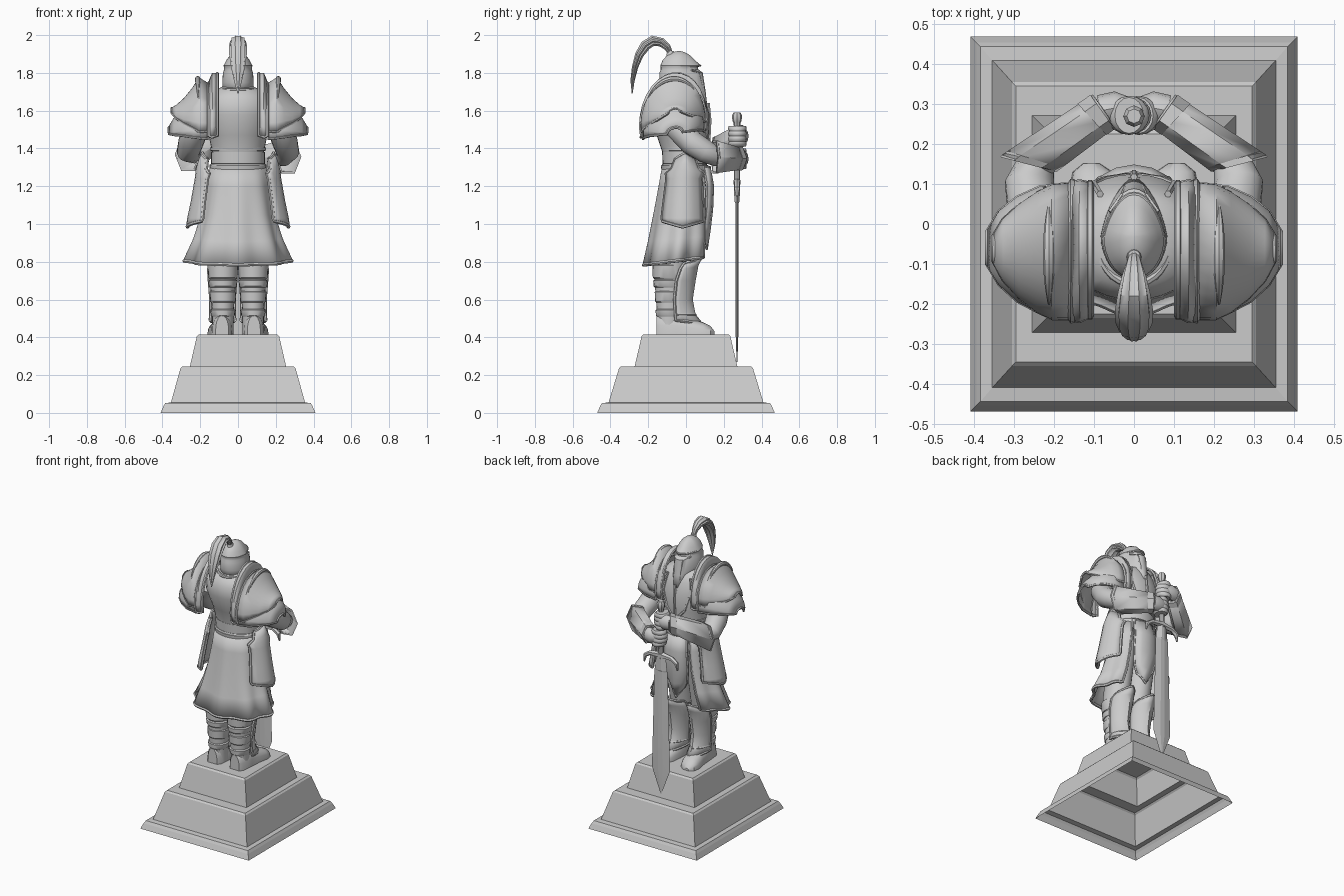
import bpy, bmesh
from math import sin, cos, pi, radians
from mathutils import Vector


def grid(name, rows, closed=False, caps=False, solid=0, mirror=False, angle=35):
    """Skin rows of points; optional wrap, end caps, thickness, x mirror."""
    bm = bmesh.new()
    vs = [[bm.verts.new(p) for p in r] for r in rows]
    n = len(rows[0])
    for a, b in zip(vs, vs[1:]):
        for i in range(n if closed else n - 1):
            j = (i + 1) % n
            bm.faces.new((a[i], a[j], b[j], b[i]))
    if caps:
        bm.faces.new(vs[-1])
        if caps != 'end':
            bm.faces.new(vs[0][::-1])
    bmesh.ops.recalc_face_normals(bm, faces=bm.faces)
    me = bpy.data.meshes.new(name)
    bm.to_mesh(me)
    bm.free()
    me.shade_smooth()
    me.set_sharp_from_angle(angle=radians(angle))
    ob = bpy.data.objects.new(name, me)
    bpy.context.collection.objects.link(ob)
    if solid:
        m = ob.modifiers.new('thickness', 'SOLIDIFY')
        m.thickness, m.offset = solid, 0
    if mirror:
        m = ob.modifiers.new('mirror', 'MIRROR')
        m.use_mirror_merge = False
    return ob


def sweep(name, path, radii, n=8, side=(1, 0, 0), lobes=0, **kw):
    """Tube along a path; radii is one number or a list of (side, up) pairs."""
    P = [Vector(p) for p in path]
    s = Vector(side)
    rows = []
    for i, p in enumerate(P):
        t = (P[min(i + 1, len(P) - 1)] - P[max(i - 1, 0)]).normalized()
        s = s - t * s.dot(t)
        s = s.normalized() if s.length > 1e-4 else t.orthogonal().normalized()
        u = t.cross(s)
        a, b = radii[i] if isinstance(radii, list) else (radii, radii)
        rows.append([p + (s * cos(q) * a + u * sin(q) * b) * (1 + lobes * cos(n / 2 * q))
                     for q in (2 * pi * k / n for k in range(n))])
    return grid(name, rows, True, True, **kw)


def rim(name, rows, r=.009, **kw):
    """Raised trim around the border of an open plate."""
    path = list(rows[0]) + [x[-1] for x in rows[1:]] + list(rows[-1])[-2::-1] + [x[0] for x in rows[-2:0:-1]]
    return sweep(name, path + [path[0]], r, 6, **kw)


def oval(z, rx, yb, yf, n=32, cx=0, a0=0, a1=360, wave=0):
    full = a1 - a0 == 360
    out = []
    for i in range(n):
        t = radians(a0 + (a1 - a0) * i / (n if full else n - 1))
        w = 1 + wave * cos(8 * (t - 1.5 * pi))
        out.append((cx + rx * cos(t) * w, (yb + yf) / 2 + (yf - yb) / 2 * sin(t) * w, z))
    return out


def ovals(name, rings, n=32, cx=0, **kw):
    return grid(name, [oval(*r, n=n, cx=cx) for r in rings], True, True, **kw)


# stepped hollow pedestal
tiers = [(0, .41, .47), (.035, .395, .455), (.052, .385, .445), (.055, .355, .41), (.235, .305, .355),
         (.245, .295, .345), (.245, .255, .272), (.405, .218, .235), (.415, .208, .225)]
grid('pedestal', [[(x, -y, z), (x, y, z), (-x, y, z), (-x, -y, z)] for z, x, y in tiers],
     True, 'end', angle=5)

# legs with wrapped bands
ovals('leg', [(.42, .056, -.15, -.03), (.55, .058, -.155, -.02), (.68, .068, -.165, -.005),
              (.8, .078, -.17, .01), (1.2, .08, -.11, .09)], 20, .08, mirror=True)
for z, h, r in [(.51, .035, .063), (.585, .055, .067), (.665, .035, .074), (.71, .07, .078)]:
    ovals('leg_wrap', [(z, r - .004, -.09 - r * 1.02, -.09 + r), (z + .006, r, -.09 - r * 1.1, -.09 + r),
                       (z + h, r + .003, -.09 - r * 1.13, -.09 + r),
                       (z + h + .006, r - .004, -.09 - r, -.09 + r)], 20, .08, mirror=True)

# boots: heel to rounded toe
boot = []
for y, w, h in [(-.157, .035, .1), (-.135, .052, .11), (-.05, .06, .11), (.02, .062, .085),
                (.09, .064, .065), (.13, .05, .045), (.152, .02, .015)]:
    boot.append([(.084 + max(y, 0) * .15 + w * cos(q), y, .415 + h * sin(q) ** .7)
                 for q in (pi * k / 10.0001 for k in range(11))])
grid('boot', boot, True, True, mirror=True)

# greaves with knee point and ankle flare
def greave(z, yf, yb, w, peak=0):
    return [(.082 + w * sin(s * 1.45), yf + (yb - yf) * abs(s) ** 1.4, z + peak * (1 - abs(s)))
            for s in (k / 5 - 1 for k in range(11))]
gr = [greave(*a) for a in [(.49, .085, -.055, .066, -.02), (.52, .045, -.055, .062), (.6, .03, -.06, .062),
                           (.7, .045, -.05, .07), (.76, .06, -.03, .074, .02), (.79, .085, -.01, .06, .04)]]
grid('greave', gr, solid=.012, mirror=True)
rim('greave_trim', gr, .009, mirror=True)
sweep('greave_ankle_trim', [(x, y + .004, z) for x, y, z in gr[1]], .008, 6, mirror=True)

# skirt, open in front, with waves and hem
sk = [oval(*a[:4], 97, 0, 128, 412, a[4]) for a in
      [(1.31, .142, -.12, .11, 0), (1.2, .158, -.138, .12, .012), (1.05, .185, -.165, .125, .025),
       (.92, .222, -.19, .125, .04), (.805, .27, -.215, .122, .055)]]
sk = [[(x, y, z + .02 * (y + .05) * (1.31 - z) / .08) for x, y, z in r] for r in sk]
grid('skirt', sk, solid=.012)
rim('skirt_hem', sk, .01)

# pointed front tabard
tb = [[(w * s, y - .03 * s * s, z + lift * abs(s)) for s in (-1, -.5, 0, .5, 1)]
      for z, w, y, lift in [(1.3, .075, .125, 0), (1.2, .085, .143, 0), (1.08, .09, .138, 0),
                            (.97, .075, .125, .02), (.87, .045, .11, .07)]]
grid('tabard', tb, solid=.012)
rim('tabard_trim', tb, .008)

# curved hip plates with a notched top
hp = [[(x - d * s * s, yc + hy * s, z + lift * abs(s)) for s in (k / 4 - 1 for k in range(9))]
      for z, x, d, yc, hy, lift in [(1.375, .188, .025, -.005, .05, -.03), (1.32, .208, .04, -.005, .07, -.03),
                                    (1.285, .217, .065, -.005, .1, -.02), (1.24, .222, .06, -.01, .09, 0),
                                    (1.12, .243, .065, -.015, .1, 0), (1.03, .262, .075, -.018, .108, 0),
                                    (.985, .268, .075, -.018, .105, .03)]]
grid('hip_plate', hp, solid=.014, mirror=True)
rim('hip_plate_trim', hp, .01, mirror=True)

# torso, belts and collar
ovals('torso', [(1.25, .14, -.11, .11), (1.38, .137, -.125, .11), (1.47, .155, -.155, .122),
                (1.58, .185, -.195, .125), (1.66, .18, -.19, .1), (1.705, .14, -.16, .08), (1.73, .07, -.12, .05)])
for z, h, r in [(1.285, .025, .15), (1.315, .065, .142), (1.385, .02, .147)]:
    ovals('belt', [(z, r - .012, -r * .85 + .01, r * .78 - .01), (z + .004, r, -r * .87, r * .8),
                   (z + h, r, -r * .89, r * .8), (z + h + .004, r - .012, -r * .85 + .01, r * .78 - .01)])
ovals('neck', [(1.66, .06, -.12, .05), (1.76, .055, -.11, .04)])
col = oval(1.71, .093, -.15, .085, 33, 0, 0, 359.9)
sweep('collar', [(x, y, z - .05 * max(0, y) / .08) for x, y, z in col], .011)
sweep('breast_trim', [(0, .118, 1.64), (0, .127, 1.55), (0, .122, 1.45), (0, .113, 1.39)], .009, 6)
sweep('breast_edge', [(.085, .075, 1.69), (.1, .1, 1.58), (.07, .112, 1.48), (.015, .12, 1.42)], .009, 6, mirror=True)

# helmet with pointed face
def helm(z, w, yb, yf, drop):
    out = []
    for k in range(32):
        t = 2 * pi * k / 32
        f = max(0, sin(t))
        x = cos(t) * (1 - .3 * f * (1 - f * .3))
        y = -.03 + ((yf + .03) * f if f else (yb + .03) * -sin(t))
        out.append((x * w, y, z - drop * f ** 1.5))
    return out
hr = [(1.695, .08, -.128, .112, .095), (1.75, .079, -.136, .1, .05), (1.8, .076, -.137, .085, 0),
      (1.815, .07, -.13, .062, 0), (1.832, .07, -.13, .06, 0), (1.838, .072, -.132, .075, 0),
      (1.865, .058, -.12, .045, 0), (1.89, .04, -.098, .02, 0), (1.906, .02, -.07, -.01, 0), (1.911, .004, -.045, -.028, 0)]
grid('helmet', [helm(*a) for a in hr], True, 'end', solid=.008)
p = helm(*hr[0])
sweep('helmet_trim', p + p[:1], .008, 6)
sweep('brow_trim', helm(*hr[5])[:17], .006, 6)
sweep('face_slot', [(.018, .098, 1.64), (.022, .09, 1.72), (.03, .072, 1.8), (.06, .03, 1.815)], .006, 6, mirror=True)

# ribbed plume
ovals('plume_socket', [(1.88, .022, -.105, -.055), (1.915, .016, -.1, -.065)], 12)
sweep('plume', [(0, -.08, 1.9), (0, -.098, 1.935), (0, -.13, 1.962), (0, -.175, 1.97), (0, -.215, 1.945),
                (0, -.248, 1.895), (0, -.27, 1.83), (0, -.283, 1.76), (0, -.285, 1.69)],
      [(.012, .012), (.018, .018), (.028, .023), (.038, .027), (.044, .027), (.043, .022), (.034, .016),
       (.02, .011), (.002, .002)], 20, lobes=.08)

# layered shoulder armour
def arcs(stations, a0, a1, n=17):
    return [[(x, yc + ry * cos(q), zc + (zt - zc) * sin(q) + .12 * ry * cos(q))
             for q in (radians(a0 + (a1 - a0) * k / (n - 1)) for k in range(n))]
            for x, yc, ry, zc, zt in stations]
layers = {
    'shoulder_collar': (arcs([(.11, -.065, .166, 1.55, 1.795), (.135, -.068, .175, 1.545, 1.795),
                              (.155, -.068, .172, 1.54, 1.745)], -15, 195), .01),
    'shoulder_upper': (arcs([(.15, -.068, .168, 1.54, 1.735), (.205, -.07, .165, 1.54, 1.772),
                             (.24, -.07, .148, 1.55, 1.715), (.285, -.068, .115, 1.56, 1.66),
                             (.325, -.065, .075, 1.575, 1.625), (.35, -.062, .03, 1.595, 1.612)], -5, 188), .008),
    'shoulder_lower': (arcs([(.16, -.065, .162, 1.49, 1.68), (.235, -.065, .155, 1.495, 1.66),
                             (.29, -.063, .128, 1.495, 1.61), (.335, -.06, .09, 1.49, 1.56),
                             (.365, -.06, .04, 1.485, 1.51)], -6, 186), .008)}
for name, (rows, r) in layers.items():
    grid(name, rows, solid=.01, mirror=True)
    rim(name + '_trim', rows, r, mirror=True)
ridge = arcs([(.213, -.075, .163, 1.54, 1.768)], 40, 140)[0]
sweep('shoulder_ridge', ridge, [(.003 + .012 * sin(pi * k / 16),) * 2 for k in range(17)], mirror=True)

# arms, flared six-sided forearm guards and fists gripping the sword
for sx, ze, zh in [(1, 1.355, 1.345), (-1, 1.37, 1.465)]:
    sweep('arm', [(sx * .19, -.06, 1.58), (sx * .225, -.04, 1.51), (sx * .25, .03, 1.43), (sx * .262, .1, 1.385),
                  (sx * .24, .16, ze), (sx * .17, .215, (ze + zh) / 2)],
          [(.07, .07), (.072, .072), (.067, .067), (.062, .062), (.05, .05), (.04, .04)], 16)

    def cuff(f, g=1):
        c = Vector((sx * .262, .152, ze)).lerp(Vector((sx * .075, .283, zh)), f)
        h = Vector((sx * .066, .018, 0)).lerp(Vector((sx * .026, .038, 0)), f) * g
        zr = (.096 + (.06 - .096) * f) * g
        return [c + h * cos(q) + Vector((0, 0, zr * sin(q))) for q in (pi * k / 3 for k in range(6))]
    grid('forearm_guard', [cuff(f) for f in (0, .5, 1)], True, solid=.008)
    grid('cuff_trim', [cuff(-.02, .92), cuff(-.02, 1.04), cuff(.07, 1.08), cuff(.07, .95)], True)
    grid('wrist_band', [cuff(.84, .9), cuff(.84, 1.12), cuff(.98, 1.14), cuff(.98, .9)], True, True)
    # four stacked fingers wrapped round the grip
    prof = [(k, .92 + .08 * abs(sin(pi * k / 4))) for k in range(17)]
    ovals('fist', [(zh - .055 + .11 * k / 16, .056 * w * (1 - .3 * abs(k / 8 - 1) ** 3),
                    .272 - .049 * w, .272 + .049 * w) for k, w in prof], 16, sx * .012)
    sweep('hand_back', [(sx * .085, .283, zh), (sx * .05, .29, zh), (sx * .01, .28, zh)],
          [(.04, .048), (.042, .05), (.035, .042)], 12, side=(0, 1, 0))

# sword: pommel, grip, guard, blade
ovals('pommel', [(1.5, .016, .254, .286), (1.535, .018, .252, .288), (1.545, .024, .246, .294),
                 (1.575, .027, .243, .297), (1.59, .018, .252, .288)], 8)
ovals('grip', [(1.2, .018, .252, .288), (1.54, .015, .255, .285)], 10)
sweep('guard', [(-.125, .27, 1.145), (-.118, .27, 1.19), (-.08, .27, 1.215), (0, .27, 1.222), (.08, .27, 1.215),
                (.118, .27, 1.19), (.125, .27, 1.145)],
      [(.004, .006), (.014, .016), (.015, .016), (.022, .022), (.015, .016), (.014, .016), (.004, .006)],
      6, side=(0, 0, 1))
grid('blade', [[(w, .27, z), (w * .25, .27 + t, z), (-w * .25, .27 + t, z), (-w, .27, z),
                (-w * .25, .27 - t, z), (w * .25, .27 - t, z)]
               for z, w, t in [(1.22, .035, .016), (1.12, .046, .014), (1.11, .05, .009), (.44, .068, .008),
                               (.27, .002, .002)]], True, True, angle=5)
